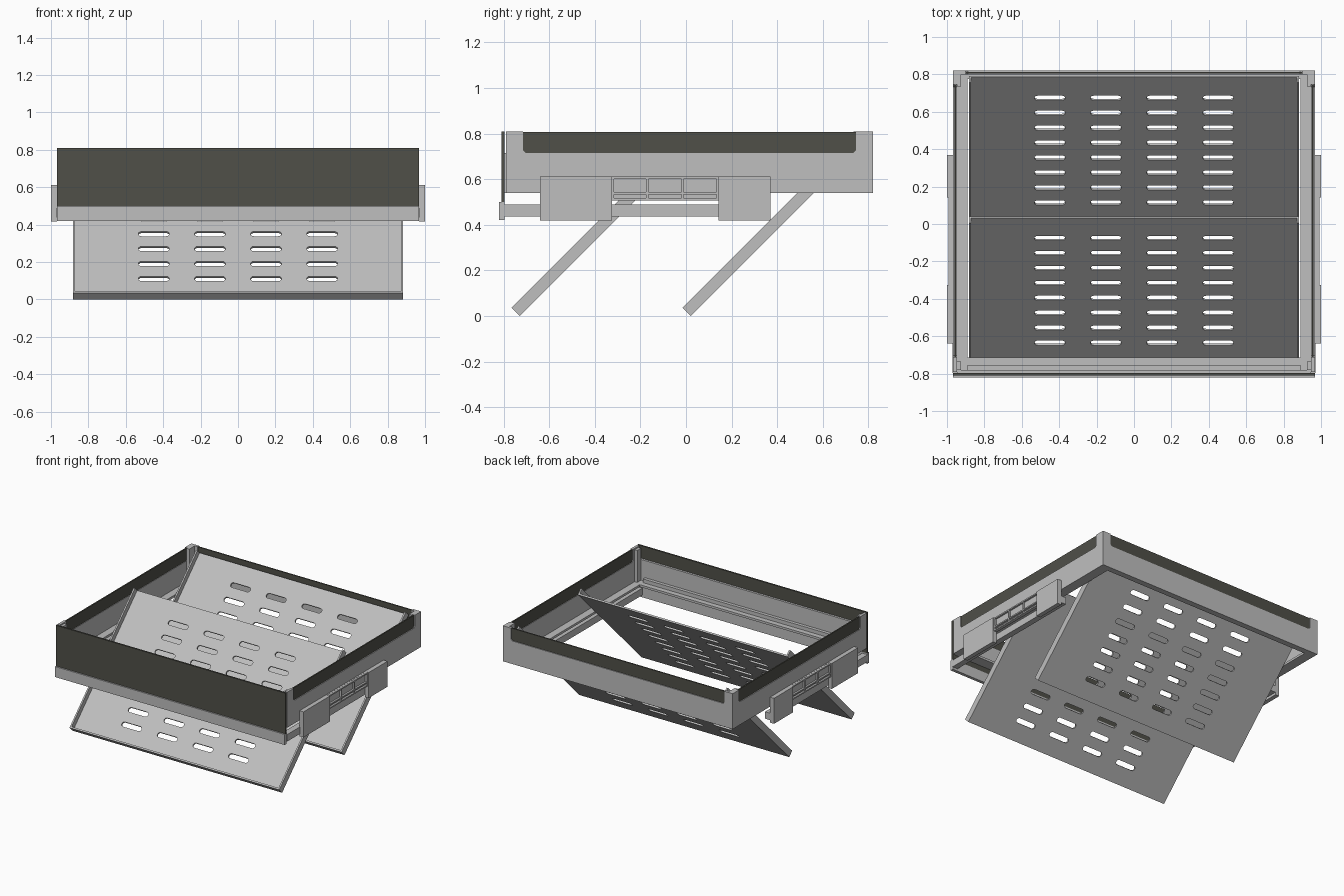
import bpy, bmesh, math
from mathutils import Matrix, Vector

cube = bpy.data.objects.get("Cube")
if cube:
    bpy.data.objects.remove(cube, do_unlink=True)


def material(name, rgb):
    m = bpy.data.materials.new(name)
    m.use_nodes = True
    m.diffuse_color = (*rgb, 1)
    m.node_tree.nodes["Principled BSDF"].inputs["Base Color"].default_value = (*rgb, 1)
    return m


GREY = material("light grey metal", (0.52, 0.52, 0.52))
DARK = material("dark olive panel", (0.08, 0.08, 0.066))


def finish(name, bm, mat, matrix=None):
    bmesh.ops.recalc_face_normals(bm, faces=bm.faces)
    mesh = bpy.data.meshes.new(name)
    bm.to_mesh(mesh)
    bm.free()
    mesh.materials.append(mat)
    ob = bpy.data.objects.new(name, mesh)
    bpy.context.collection.objects.link(ob)
    if matrix:
        ob.matrix_world = matrix
    return ob


def add_box(bm, x, y, z):
    size = (x[1] - x[0], y[1] - y[0], z[1] - z[0])
    mid = (sum(x) / 2, sum(y) / 2, sum(z) / 2)
    bmesh.ops.create_cube(bm, size=1, matrix=Matrix.Translation(mid) @ Matrix.Diagonal((*size, 1)))


def boxes(name, mat, *parts, mirror=False, matrix=None):
    """One object from boxes given as x, y, z ranges; mirror repeats them at -x."""
    bm = bmesh.new()
    for x, y, z in parts:
        add_box(bm, x, y, z)
        if mirror:
            add_box(bm, (-x[1], -x[0]), y, z)
    return finish(name, bm, mat, matrix)


def add_prism(bm, points, offset):
    face = bm.faces.new([bm.verts.new(p) for p in points])
    out = bmesh.ops.extrude_face_region(bm, geom=[face])["geom"]
    bmesh.ops.translate(bm, vec=offset, verts=[v for v in out if isinstance(v, bmesh.types.BMVert)])


LOW, NOTCH, TOP = 0.54, 0.715, 0.81


def notched(a, b, na, nb):
    """Wall outline with a shallow opening along its top edge."""
    c = 0.012
    return [(a, LOW), (b, LOW), (b, TOP), (nb, TOP), (nb, NOTCH + c), (nb - c, NOTCH),
            (na + c, NOTCH), (na, NOTCH + c), (na, TOP), (a, TOP)]


# Drawer frame: notched side and back walls
bm = bmesh.new()
for s in (-1, 1):
    add_prism(bm, [(s * 0.967, u, v) for u, v in notched(-0.79, 0.82, -0.715, 0.745)],
              Vector((-s * 0.02, 0, 0)))
finish("side_walls", bm, GREY)
bm = bmesh.new()
add_prism(bm, [(u, 0.82, v) for u, v in notched(-0.947, 0.947, -0.9, 0.9)], Vector((0, -0.02, 0)))
finish("back_wall", bm, GREY)
boxes("front_inner_wall", GREY, ((-0.947, 0.947), (-0.797, -0.78), (LOW, NOTCH)))

# Dark infill panels
boxes("side_panels", DARK, ((0.951, 0.961), (-0.72, 0.75), (0.7, TOP - 0.002)), mirror=True)
boxes("back_panel", DARK, ((-0.905, 0.905), (0.804, 0.814), (0.7, TOP - 0.002)))
boxes("front_panel", DARK, ((-0.967, 0.967), (-0.81, -0.797), (0.5, TOP)))

# Ledges around the inside of the frame
boxes("side_ledges", GREY, ((0.89, 0.947), (-0.78, 0.8), (LOW, 0.557)), mirror=True)
boxes("front_ledge", GREY, ((-0.89, 0.89), (-0.78, -0.755), (LOW, 0.585)),
      ((-0.89, 0.89), (-0.755, -0.715), (LOW, 0.557)))
boxes("back_ledge", GREY, ((-0.89, 0.89), (0.775, 0.8), (LOW, 0.557)))
boxes("corner_posts", GREY,
      ((0.925, 0.947), (0.735, 0.8), (0.557, TOP)),
      ((0.925, 0.947), (-0.78, -0.735), (0.557, TOP - 0.01)), mirror=True)

# Lower front bar and slide rails
boxes("front_bar", GREY, ((-0.967, 0.967), (-0.82, -0.797), (0.42, 0.5)))
boxes("slide_rails", GREY, ((0.925, 0.97), (-0.797, 0.37), (0.437, 0.49)), mirror=True)

# Slide brackets: two plates joined by a ribbed web
boxes("slide_plates", GREY,
      ((0.967, 1.0), (-0.64, -0.325), (0.418, 0.612)),
      ((0.967, 1.0), (0.143, 0.37), (0.418, 0.612)), mirror=True)
boxes("slide_web", GREY, ((0.967, 0.978), (-0.325, 0.143), (0.507, 0.612)), mirror=True)
ribs = [((0.976, 0.992), (y - 0.005, y + 0.005), (0.507, 0.61)) for y in (-0.32, -0.17, -0.015, 0.138)]
ribs += [((0.976, 0.992), (-0.325, 0.143), (z - 0.005, z + 0.005)) for z in (0.512, 0.538, 0.606)]
boxes("slide_ribs", GREY, *ribs, mirror=True)


# Tilted shelves: slotted sheet with raised edges on the sides and the low end
def shelf(name, y):
    length, half, thick, rim = 1.09, 0.883, 0.012, 0.05
    matrix = Matrix.Translation((0, y, 0)) @ Matrix.Rotation(math.radians(45), 4, "X")
    sheet = boxes(name + "_sheet", GREY, ((-half, half), (0, length), (0, thick)), matrix=matrix)

    bm = bmesh.new()
    radius, straight = 0.018, 0.065
    for row in range(8):
        for cx in (-0.45, -0.15, 0.15, 0.45):
            cy = 0.145 + 0.113 * row
            ring = []
            for i in range(14):
                end = 1 if i < 7 else -1
                a = math.pi * ((i % 7) / 6 - 0.5) + (0 if end > 0 else math.pi)
                ring.append((cx + end * straight + radius * math.cos(a),
                             cy + radius * math.sin(a), -0.02))
            add_prism(bm, ring, Vector((0, 0, 0.06)))
    cutter = finish(name + "_slot_cutter", bm, GREY, matrix)
    cutter.hide_render = True
    cut = sheet.modifiers.new("slots", "BOOLEAN")
    cut.object, cut.operation, cut.solver = cutter, "DIFFERENCE", "EXACT"
    bpy.context.view_layer.objects.active = sheet
    bpy.ops.object.modifier_apply(modifier=cut.name)
    bpy.data.objects.remove(cutter, do_unlink=True)

    boxes(name + "_side_rims", GREY, ((half - thick, half), (0, length), (thick, rim)),
          mirror=True, matrix=matrix)
    boxes(name + "_low_rim", GREY, ((thick - half, half - thick), (0, thick), (thick, rim)),
          matrix=matrix)


shelf("front_shelf", -0.73)
shelf("rear_shelf", 0.02)
